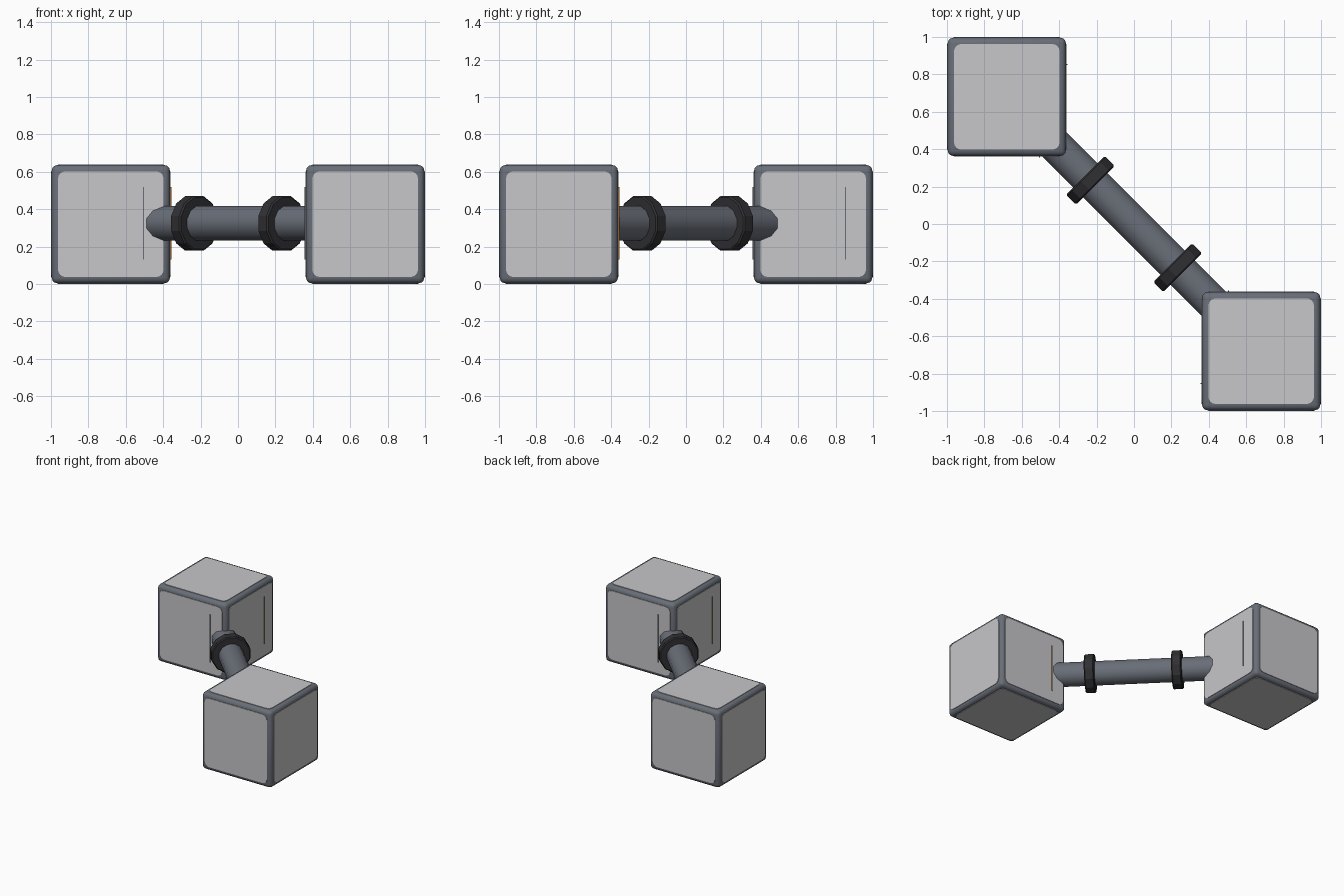
import bpy, bmesh, math
from mathutils import Matrix, Vector

if "Cube" in bpy.data.objects:
    bpy.data.objects.remove(bpy.data.objects["Cube"])

def material(name, c):
    m = bpy.data.materials.new(name)
    m.diffuse_color = (*c, 1)
    m.use_nodes = True
    m.node_tree.nodes["Principled BSDF"].inputs["Base Color"].default_value = m.diffuse_color
    return m

FRAME = material("slate grey", (0.14, 0.155, 0.185))
PANEL = material("light grey", (0.57, 0.57, 0.585))
RING = material("charcoal", (0.03, 0.03, 0.034))
ORANGE = material("orange", (0.65, 0.22, 0.03))

H = 0.32          # half size of a cube, also height of the centre
C = 0.68          # distance of the cube centres from the axes

def finish(name, bm, mats, angle=None):
    me = bpy.data.meshes.new(name)
    bm.to_mesh(me)
    bm.free()
    for m in mats:
        me.materials.append(m)
    ob = bpy.data.objects.new(name, me)
    bpy.context.collection.objects.link(ob)
    if angle:
        bpy.ops.object.select_all(action='DESELECT')
        ob.select_set(True)
        bpy.context.view_layer.objects.active = ob
        bpy.ops.object.shade_smooth_by_angle(angle=math.radians(angle))
    return ob

def box(bm, size, matrix):
    s = Matrix.Diagonal((*size, 1))
    return bmesh.ops.create_cube(bm, size=1, matrix=matrix @ s)["verts"]

def cube(name, centre, turn):
    place = Matrix.Translation(centre) @ Matrix.Rotation(turn, 4, 'Z')
    # rounded frame block
    bm = bmesh.new()
    e = 2 * (H - 0.004)
    box(bm, (e, e, e), place)
    bmesh.ops.bevel(bm, geom=bm.edges[:], offset=0.03, segments=3, profile=0.5, affect='EDGES')
    finish(name + "_frame", bm, [FRAME], 40)
    # one rounded square panel on each of the six sides
    bm = bmesh.new()
    for axis in [Vector(v) for v in ((1, 0, 0), (-1, 0, 0), (0, 1, 0), (0, -1, 0), (0, 0, 1), (0, 0, -1))]:
        rot = axis.to_track_quat('Z', 'Y').to_matrix().to_4x4()
        vs = box(bm, (0.565, 0.565, 0.012), place @ rot @ Matrix.Translation((0, 0, H - 0.006)))
        n = (place.to_3x3() @ axis).normalized()
        edges = {ed for v in vs for ed in v.link_edges
                 if abs((ed.verts[0].co - ed.verts[1].co).normalized().dot(n)) > 0.9}
        bmesh.ops.bevel(bm, geom=list(edges), offset=0.04, segments=4, profile=0.5, affect='EDGES')
    finish(name + "_panels", bm, [PANEL])
    # thin upright fins on the two inner sides, orange on one flank
    bm = bmesh.new()
    box(bm, (0.008, 0.005, 0.39), place @ Matrix.Translation((H, 0.172, 0.005)))
    box(bm, (0.005, 0.008, 0.39), place @ Matrix.Translation((0.175, -H, 0.005)))
    bm.normal_update()
    flank = place.to_3x3() @ Vector((-1, -1, 0))
    for f in bm.faces:
        small = f.calc_area() > 0.0025
        f.material_index = 1 if small and f.normal.dot(flank) > 0.5 else 0
    finish(name + "_fins", bm, [FRAME, ORANGE])

cube("back_cube", (-C, C, H), 0)
cube("front_cube", (C, -C, H), math.pi)

# diagonal bar: twelve-sided, flat on top
def bar(name, radius, length, along, mat, bevel=0, angle=None):
    bm = bmesh.new()
    d = Vector((1, -1, 0)).normalized()
    m = (Matrix.Translation(d * along + Vector((0, 0, H + 0.004)))
         @ Matrix.Rotation(-math.pi / 4, 4, 'Z') @ Matrix.Rotation(math.pi / 2, 4, 'Y')
         @ Matrix.Rotation(math.pi / 12, 4, 'Z'))
    r = radius / math.cos(math.pi / 12)
    bmesh.ops.create_cone(bm, cap_ends=True, segments=12, radius1=r, radius2=r, depth=length, matrix=m)
    if bevel:
        rim = [e for e in bm.edges if any(len(f.verts) > 4 for f in e.link_faces)]
        bmesh.ops.bevel(bm, geom=rim, offset=bevel, segments=1, affect='EDGES')
    finish(name, bm, [mat], angle)

bar("connecting_bar", 0.092, 1.36, 0, FRAME, angle=35)
for side, s in (("back", -1), ("front", 1)):
    bar(side + "_collar", 0.146, 0.076, s * 0.33, RING, bevel=0.008)
